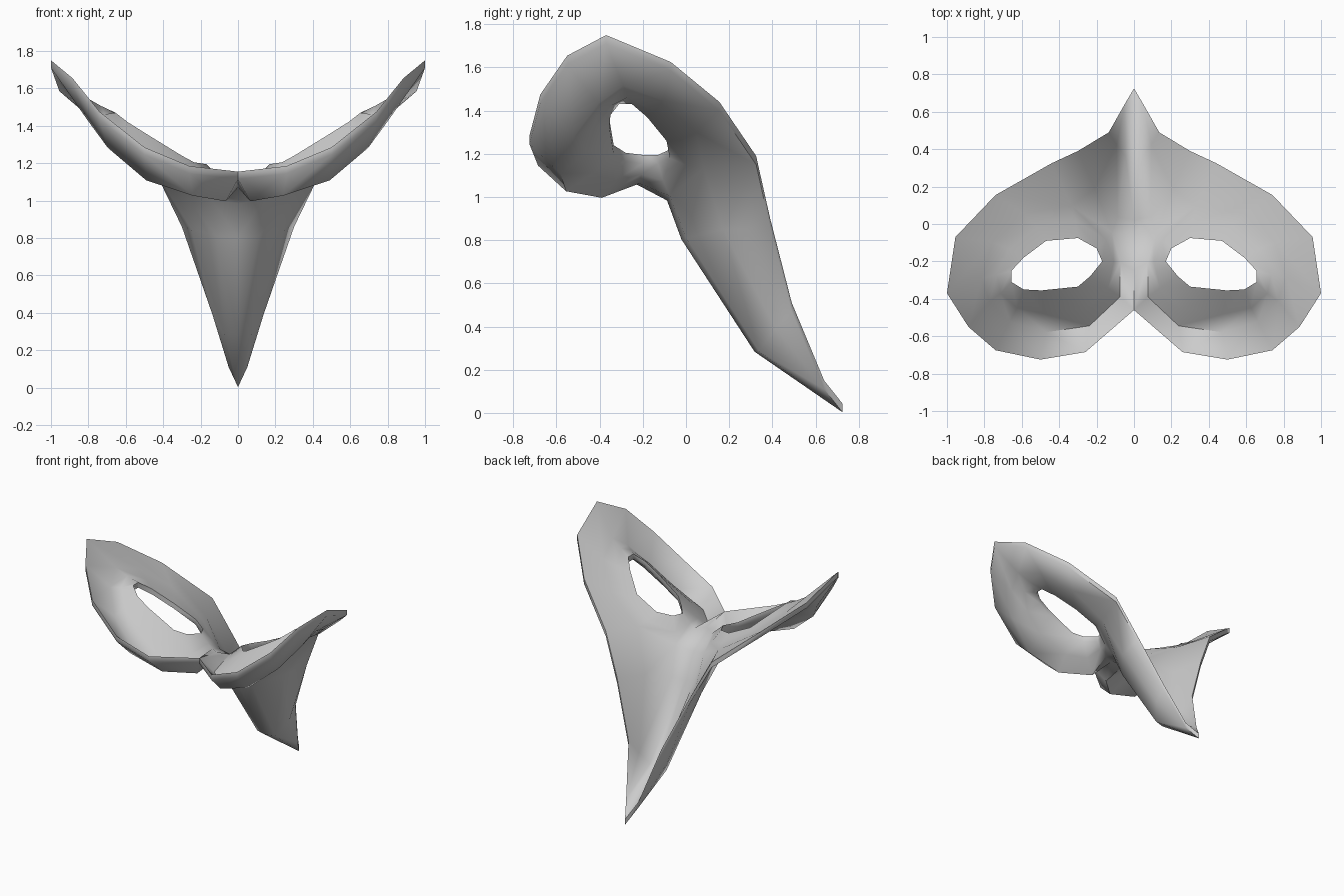
import bpy, bmesh
from mathutils import Vector

if "Cube" in bpy.data.objects:
    bpy.data.objects.remove(bpy.data.objects["Cube"])

# Right half of the mask as matching loops plus a beak ridge
rim = [(0, -.46, 1.135), (.26, -.685, 1.165), (.50, -.725, 1.265), (.74, -.675, 1.455),
       (.885, -.55, 1.635), (1.0, -.37, 1.73), (.955, -.07, 1.605), (.74, .155, 1.42),
       (.44, .325, 1.17), (.30, .39, .88), (.135, .49, .49), (.05, .64, .13), (0, .725, .023)]
bulge = [(.07, -.39, 1.02), (.24, -.55, 1.05), (.48, -.58, 1.13), (.68, -.52, 1.30),
         (.79, -.41, 1.45), (.83, -.29, 1.535), (.77, -.10, 1.465), (.60, .05, 1.32),
         (.35, .09, 1.15), (.13, -.06, 1.02), (.08, -.21, 1.085)]
eye = [(.235, -.28, 1.185), (.30, -.335, 1.22), (.495, -.355, 1.34), (.59, -.35, 1.40),
       (.655, -.31, 1.45), (.655, -.25, 1.45), (.59, -.18, 1.39), (.47, -.09, 1.28),
       (.30, -.075, 1.20), (.20, -.13, 1.175), (.17, -.20, 1.175)]
ridge = [(0, -.25, 1.095), (0, -.07, 1.00), (0, 0, .815), (0, .335, .30)]
beak_side = [(.10, .02, .82), (.23, .18, .86), (.06, .35, .30), (.115, .42, .40)]
# Middle loop rounds the slope between brow and eye
middle = [((a[0] + b[0]) / 2, (a[1] + b[1]) / 2, (a[2] + b[2]) / 2 - .008)
          for a, b in zip(bulge, eye)]

bm = bmesh.new()
O, M, N, E, C, B = [[bm.verts.new(p) for p in pts]
                    for pts in (rim, bulge, middle, eye, ridge, beak_side)]

# Brow and cheek, then the slope into the eye opening
for i in range(8):
    bm.faces.new((O[i], O[i + 1], M[i + 1], M[i]))
for outer, inner in ((M, N), (N, E)):
    for i in range(11):
        j = (i + 1) % 11
        bm.faces.new((outer[i], outer[j], inner[j], inner[i]))

# Bridge and beak
for f in [(O[0], M[0], M[10], C[0]), (C[0], M[10], M[9], C[1]), (C[1], M[9], B[0], C[2]),
          (M[9], M[8], B[1], B[0]), (M[8], O[8], O[9], B[1]), (C[2], B[0], B[2], C[3]),
          (B[0], B[1], B[3], B[2]), (B[1], O[9], O[10], B[3]), (C[3], B[2], O[11], O[12]),
          (B[2], B[3], O[11]), (B[3], O[10], O[11])]:
    bm.faces.new(f)

# Mirror to the other half
bmesh.ops.mirror(bm, geom=bm.verts[:] + bm.edges[:] + bm.faces[:], axis='X', merge_dist=.001)
bmesh.ops.remove_doubles(bm, verts=bm.verts[:], dist=.001)
bmesh.ops.recalc_face_normals(bm, faces=bm.faces[:])
bm.normal_update()

# Thicken: along the normal inside the shell, straight up and down at open edges
up = Vector((0, 0, 1))
flip = 1 if sum(f.normal.z for f in bm.faces) > 0 else -1
offset = [(up * .02 if v.is_boundary else v.normal * flip * .024) for v in bm.verts]
base = [v.co.copy() for v in bm.verts]
bm.verts.index_update()
faces = [[v.index for v in f.verts] for f in bm.faces]
edges = [[v.index for v in e.verts] for e in bm.edges if e.is_boundary]
bm.clear()
top = [bm.verts.new(p + o) for p, o in zip(base, offset)]
low = [bm.verts.new(p - o) for p, o in zip(base, offset)]
for f in faces:
    bm.faces.new([top[i] for i in f])
    bm.faces.new([low[i] for i in reversed(f)])
for a, b in edges:
    bm.faces.new((top[a], top[b], low[b], low[a]))
bmesh.ops.recalc_face_normals(bm, faces=bm.faces[:])

mesh = bpy.data.meshes.new("beaked_mask")
bm.to_mesh(mesh)
bm.free()
mask = bpy.data.objects.new("beaked_mask", mesh)
bpy.context.collection.objects.link(mask)
bpy.context.view_layer.objects.active = mask
mask.select_set(True)
bpy.ops.object.shade_smooth_by_angle(angle=1.15)
